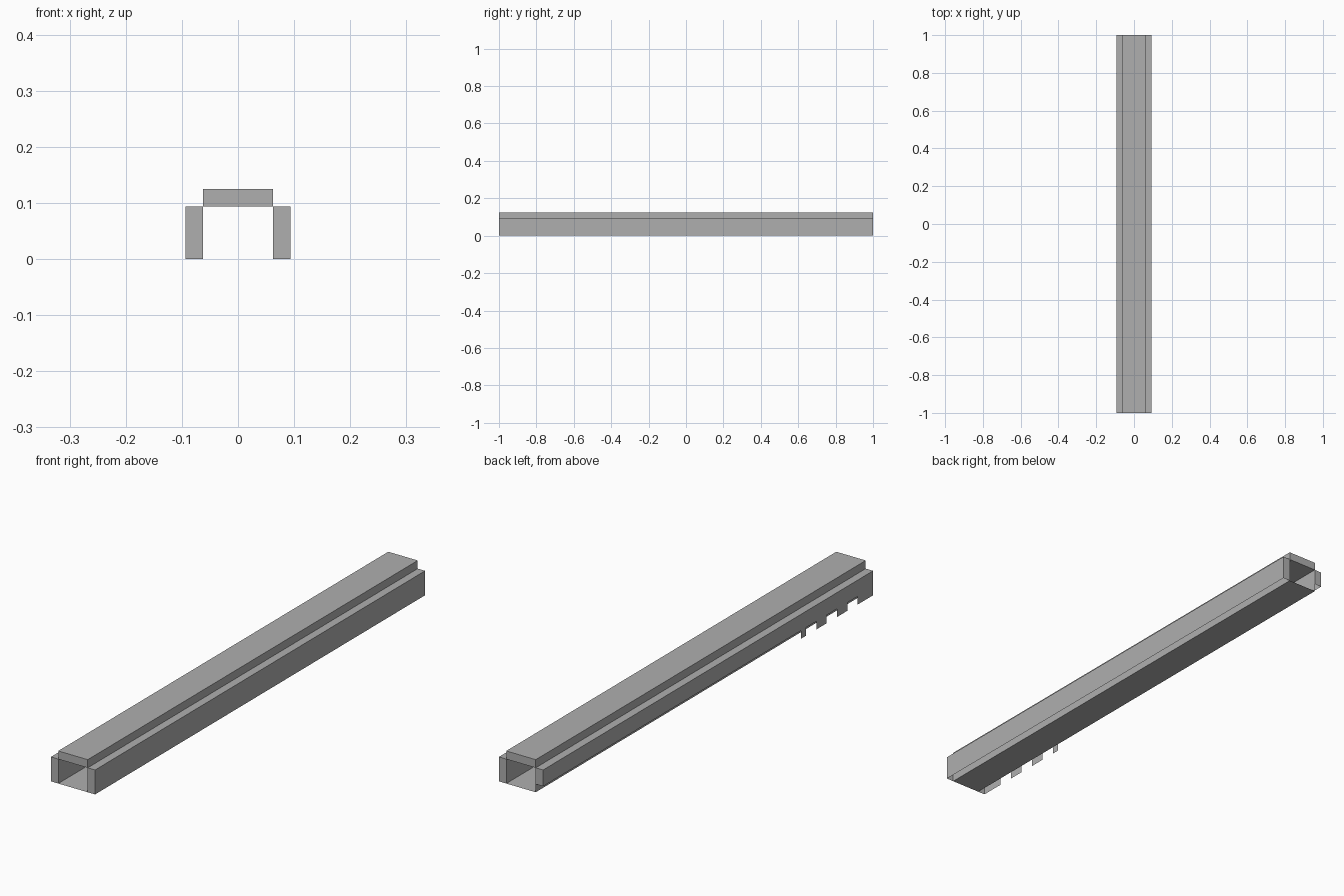
import bpy

if "Cube" in bpy.data.objects:
    bpy.data.objects.remove(bpy.data.objects["Cube"])

U = 1 / 32                      # grid unit: model is 6 x 64 x 4 units
L = 32                          # half length in units

grey = bpy.data.materials.new("plain_grey")
grey.diffuse_color = (0.43, 0.43, 0.43, 1)
grey.use_nodes = True
grey.node_tree.nodes["Principled BSDF"].inputs["Base Color"].default_value = grey.diffuse_color


def make_part(name, quads):
    """Object made of quads given in grid units."""
    verts = [tuple(c * U for c in v) for q in quads for v in q]
    faces = [tuple(range(i, i + 4)) for i in range(0, len(verts), 4)]
    mesh = bpy.data.meshes.new(name)
    mesh.from_pydata(verts, [], faces)
    mesh.materials.append(grey)
    obj = bpy.data.objects.new(name, mesh)
    bpy.context.collection.objects.link(obj)
    return obj


def x_panel(x, y0, y1, z0, z1, side):
    """Upright lengthwise panel facing side (+1 or -1) along x."""
    q = [(x, y0, z0), (x, y1, z0), (x, y1, z1), (x, y0, z1)]
    return q if side > 0 else q[::-1]


def y_panel(y, x0, x1, z0, z1, side):
    """Upright end panel facing side along y."""
    q = [(x0, y, z0), (x1, y, z0), (x1, y, z1), (x0, y, z1)]
    return q if side < 0 else q[::-1]


def z_panel(z, x0, x1, side):
    """Flat full-length panel facing up or down."""
    q = [(x0, -L, z), (x1, -L, z), (x1, L, z), (x0, L, z)]
    return q if side > 0 else q[::-1]


# Top cover: closed slab
make_part("top_cover", [
    z_panel(4, -2, 2, 1), z_panel(3, -2, 2, -1),
    x_panel(2, -L, L, 3, 4, 1), x_panel(-2, -L, L, 3, 4, -1),
    y_panel(-L, -2, 2, 3, 4, -1), y_panel(L, -2, 2, 3, 4, 1)])

# Thin floor between the walls
make_part("floor", [z_panel(0, -2, 2, -1)])

# Right wall: hollow, open underneath
make_part("right_wall", [
    x_panel(3, -L, L, 0, 3, 1), x_panel(2, -L, L, 0, 3, -1),
    z_panel(3, 2, 3, 1),
    y_panel(-L, 2, 3, 0, 3, -1), y_panel(L, 2, 3, 0, 3, 1)])

# Left wall: hollow, outer skin shorter, with teeth near the front
teeth = [(0, 3), (5, 7), (9, 11), (13, 14)]
left = [x_panel(-3, -L, L, 1, 3, -1), x_panel(-2, -L, L, 0, 3, 1),
        z_panel(3, -3, -2, 1),
        y_panel(-L, -3, -2, 0, 3, -1), y_panel(L, -3, -2, 1, 3, 1)]
left += [x_panel(-3, a - L, b - L, 0, 1, -1) for a, b in teeth]
make_part("left_wall", left)
